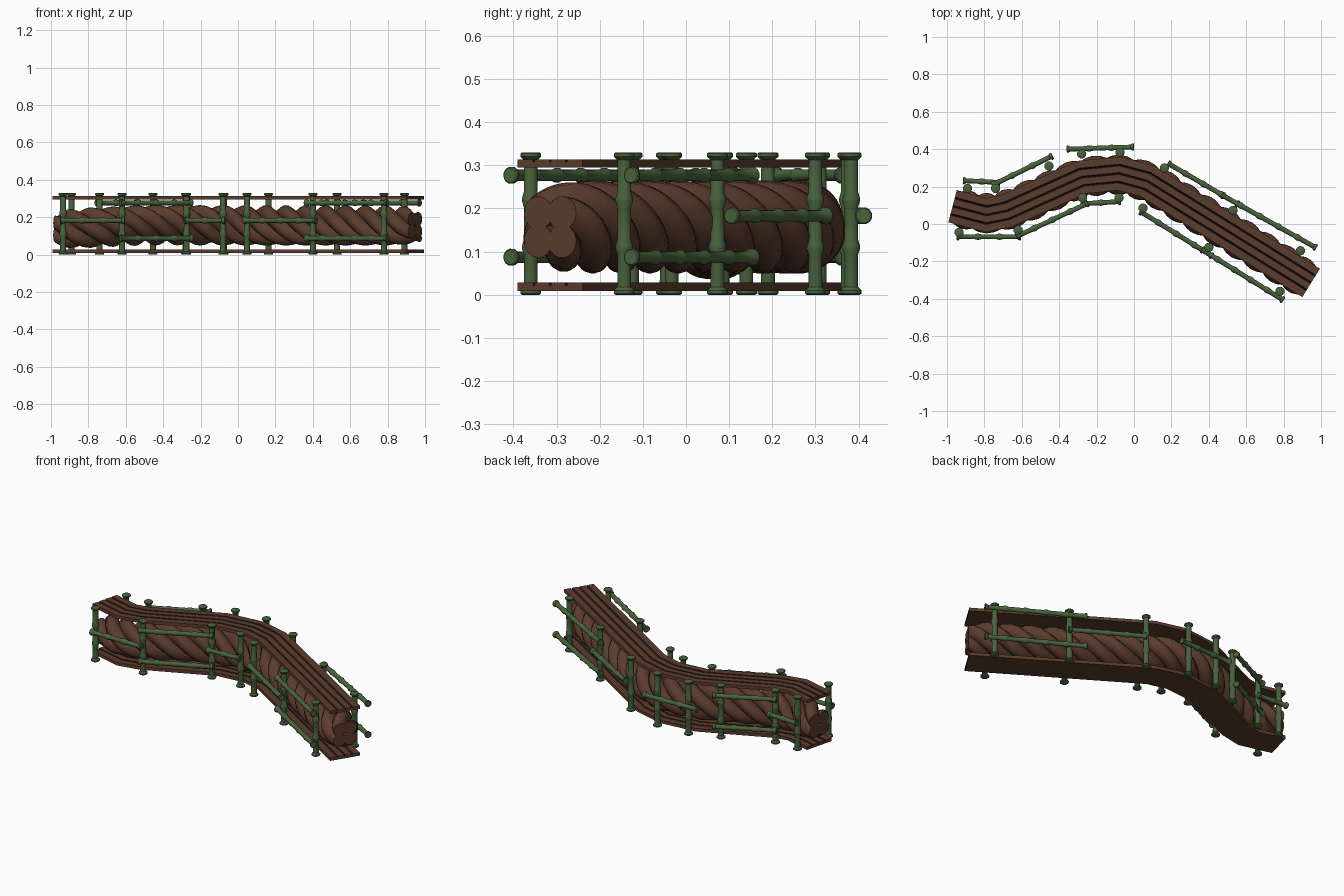
import bpy, bmesh, math
from mathutils import Vector

cube = bpy.data.objects.get("Cube")
if cube:
    bpy.data.objects.remove(cube, do_unlink=True)


def material(name, rgb):
    m = bpy.data.materials.new(name)
    m.use_nodes = True
    m.diffuse_color = (*rgb, 1)
    m.node_tree.nodes["Principled BSDF"].inputs["Base Color"].default_value = (*rgb, 1)
    return m


BROWN = material("brown wood", (0.105, 0.045, 0.027))
DARK = material("dark groove", (0.022, 0.010, 0.007))
GREEN = material("green bamboo", (0.066, 0.125, 0.046))


def loft(name, rings, mats, smooth=True, groove_cols=()):
    """Skin a list of closed rings and cap both ends."""
    bm = bmesh.new()
    loops = [[bm.verts.new(p) for p in ring] for ring in rings]
    n = len(loops[0])
    for a, b in zip(loops, loops[1:]):
        for i in range(n):
            j = (i + 1) % n
            f = bm.faces.new((a[i], a[j], b[j], b[i]))
            f.material_index = 1 if i in groove_cols else 0
    bm.faces.new(loops[0][::-1])
    bm.faces.new(loops[-1])
    bmesh.ops.recalc_face_normals(bm, faces=bm.faces)
    mesh = bpy.data.meshes.new(name)
    bm.to_mesh(mesh)
    bm.free()
    for m in mats:
        mesh.materials.append(m)
    ob = bpy.data.objects.new(name, mesh)
    bpy.context.collection.objects.link(ob)
    if smooth:
        bpy.ops.object.select_all(action='DESELECT')
        ob.select_set(True)
        bpy.context.view_layer.objects.active = ob
        bpy.ops.object.shade_smooth_by_angle(angle=math.radians(40))
    return ob


# Winding centre line of the wall
PATH = [Vector((x, y, 0)) for x, y in (
    (-0.97, 0.095), (-0.79, 0.048), (-0.68, 0.07), (-0.28, 0.25),
    (-0.08, 0.27), (0.07, 0.23), (0.947, -0.315))]
UP = Vector((0, 0, 1))


# Boards: grooved cross-section swept along the path with mitred corners
def board(name, z0, z1, half=0.089):
    gap, depth = 0.005, 0.008
    section, grooves = [(-half, z0), (-half, z1)], []
    for g in (-half / 2, 0, half / 2):
        grooves += [len(section), len(section) + 1]
        section += [(g - gap, z1), (g, z1 - depth), (g + gap, z1)]
    section += [(half, z1), (half, z0)]
    rings = []
    for i, p in enumerate(PATH):
        d0 = (p - PATH[i - 1]).normalized() if i else None
        d1 = (PATH[i + 1] - p).normalized() if i < len(PATH) - 1 else None
        d0, d1 = d0 or d1, d1 or d0
        side = UP.cross((d0 + d1).normalized())
        side /= side.dot(UP.cross(d1))
        rings.append([p + side * u + UP * z for u, z in section])
    loft(name, rings, [BROWN, DARK], smooth=False, groove_cols=grooves)


board("top_board", 0.295, 0.314)
board("bottom_board", 0.009, 0.028)


# Rope: four twisted strands following a softened path
def point_at(s):
    for a, b in zip(PATH, PATH[1:]):
        d = (b - a).length
        if s <= d or b is PATH[-1]:
            return a.lerp(b, s / d)
        s -= d


LENGTH = sum((b - a).length for a, b in zip(PATH, PATH[1:]))
STEPS, PITCH, SIDES = 180, 0.5, 14


def soft_point(s):
    w = min(0.08, s, LENGTH - s)
    return sum((point_at(s + w * k / 4) for k in range(-4, 5)), Vector()) / 9


for strand in range(4):
    rings = []
    for k in range(STEPS + 1):
        s = LENGTH * k / STEPS
        c = soft_point(s)
        ahead, behind = min(s + 0.02, LENGTH), max(s - 0.02, 0)
        side = UP.cross((soft_point(ahead) - soft_point(behind)).normalized())
        full = min(1, min(s, LENGTH - s) / 0.12)
        full = full * (2 - full)
        centre_z = 0.157 - 0.02 * max(0, 1 - s / 0.5)
        phi = math.pi / 4 + math.tau * ((s - LENGTH) / PITCH + strand / 4)
        radius, offset = 0.039 + 0.012 * full, 0.046 + 0.011 * full
        ring = []
        for i in range(SIDES):
            t = phi + math.tau * i / SIDES
            u = offset * math.cos(phi) + radius * math.cos(t)
            v = offset * math.sin(phi) + radius * math.sin(t)
            ring.append(c + side * u + UP * (centre_z + v))
        rings.append(ring)
    loft(f"rope_strand_{strand + 1}", rings, [BROWN])


# Bamboo: tapered segments with flared nodes
def bamboo(name, start, end, body=0.0165, node=0.021, cap=0.025, sides=12):
    a, b = Vector(start), Vector(end)
    axis = (b - a).normalized()
    length = (b - a).length
    u = axis.orthogonal().normalized()
    v = axis.cross(u)
    count = max(2, round(length / 0.11))
    seg = length / count
    profile = [(0, cap * 0.85), (0.003, cap), (0.010, cap)]
    for i in range(count):
        s = i * seg
        if i:
            profile += [(s - 0.003, node), (s + 0.003, node)]
        profile += [(s + 0.018, body), (s + seg - 0.018, body * 0.97)]
    profile += [(length - 0.010, cap), (length - 0.003, cap), (length, cap * 0.85)]
    rings = [[a + axis * s + (u * math.cos(math.tau * i / sides)
                              + v * math.sin(math.tau * i / sides)) * r
              for i in range(sides)] for s, r in profile]
    loft(name, rings, [GREEN])


FRONT_POSTS = [(-0.935, -0.045), (-0.62, -0.033), (-0.275, 0.14), (-0.08, 0.14),
               (0.048, 0.085), (0.4, -0.125), (0.78, -0.36)]
BACK_POSTS = [(-0.89, 0.19), (-0.74, 0.19), (-0.455, 0.31), (-0.28, 0.375),
              (-0.075, 0.383), (0.163, 0.3), (0.53, 0.073), (0.89, -0.143)]
for label, posts in (("front", FRONT_POSTS), ("back", BACK_POSTS)):
    for i, (x, y) in enumerate(posts):
        bamboo(f"{label}_post_{i + 1}", (x, y, 0), (x, y, 0.33))

# Rails: single bays at mid height alternate with double bays
SINGLE, DOUBLE = (0.183,), (0.087, 0.277)
FRONT_RAILS = [
    ((-0.95, -0.068), (-0.605, -0.068), SINGLE),
    ((-0.63, -0.068), (-0.245, 0.112), DOUBLE),
    ((-0.285, 0.108), (-0.07, 0.12), SINGLE),
    ((0.032, 0.068), (0.42, -0.173), SINGLE),
    ((0.36, -0.135), (0.8, -0.408), DOUBLE)]
BACK_RAILS = [
    ((-0.915, 0.232), (-0.715, 0.222), SINGLE),
    ((-0.76, 0.206), (-0.435, 0.365), DOUBLE),
    ((-0.36, 0.4), (0.0, 0.412), SINGLE),
    ((0.18, 0.325), (0.56, 0.104), SINGLE),
    ((0.47, 0.155), (0.975, -0.128), DOUBLE)]
for label, rails in (("front", FRONT_RAILS), ("back", BACK_RAILS)):
    for i, (a, b, heights) in enumerate(rails):
        for k, z in enumerate(heights):
            bamboo(f"{label}_rail_{i + 1}_{k + 1}", (*a, z), (*b, z),
                   body=0.0135, node=0.0175, cap=0.02)
